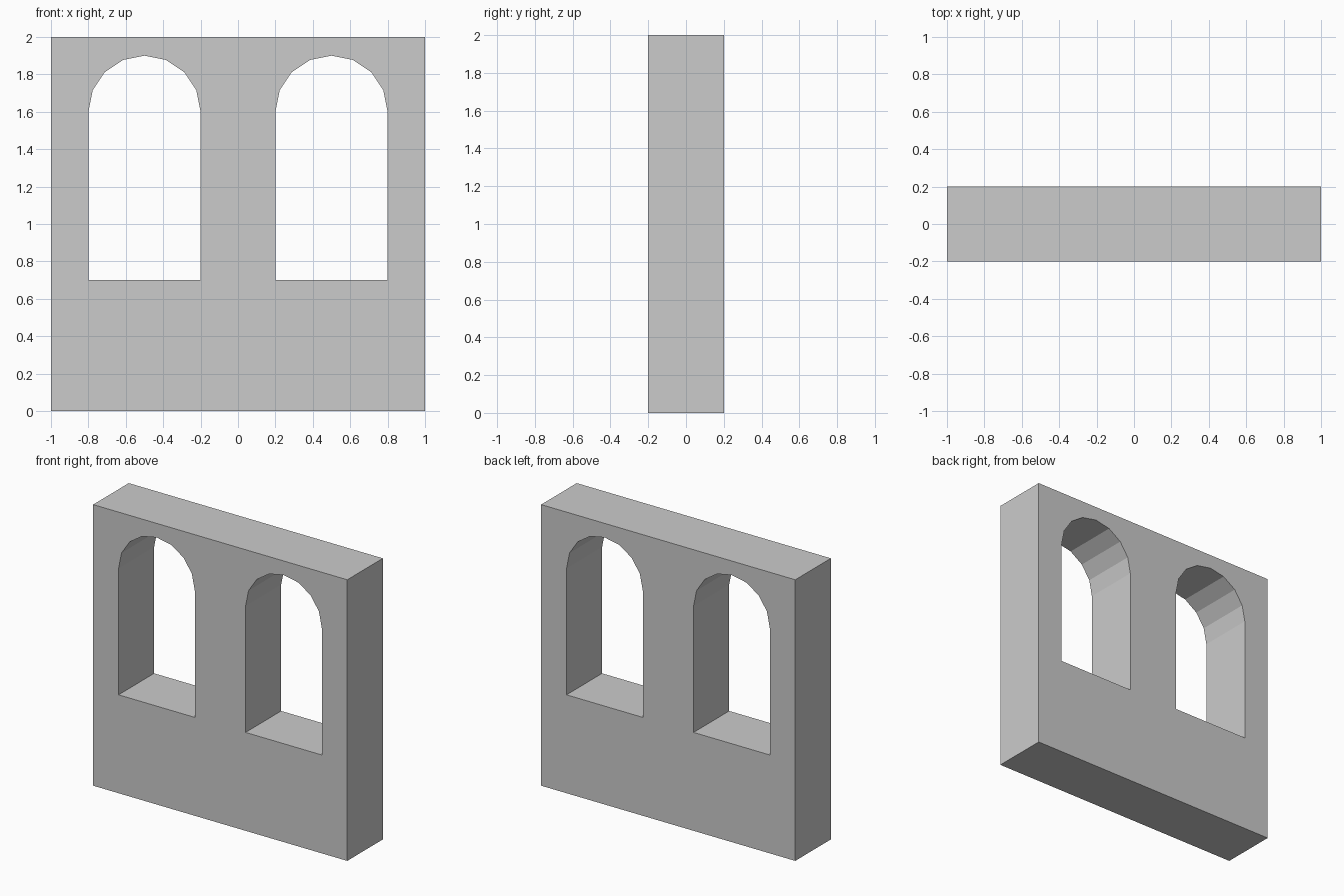
import bpy, bmesh
from math import pi, sin, cos

if "Cube" in bpy.data.objects:
    bpy.data.objects.remove(bpy.data.objects["Cube"])

HALF_DEPTH = 0.2


def arch(cx, half_w=0.3, sill=0.7, spring=1.6, segments=8):
    """Outline of a round-headed window opening in the x-z plane."""
    pts = [(cx - half_w, sill), (cx + half_w, sill)]
    for i in range(segments + 1):
        a = pi * i / segments
        pts.append((cx + half_w * cos(a), spring + half_w * sin(a)))
    return pts


def add_loop(bm, pts):
    verts = [bm.verts.new((x, -HALF_DEPTH, z)) for x, z in pts]
    return [bm.edges.new((v, verts[(i + 1) % len(verts)])) for i, v in enumerate(verts)]


# Front face: wall outline with two arched openings
bm = bmesh.new()
edges = add_loop(bm, [(-1, 0), (1, 0), (1, 2), (-1, 2)])
for cx in (-0.5, 0.5):
    edges += add_loop(bm, arch(cx))
bmesh.ops.triangle_fill(bm, edges=edges, use_beauty=True, normal=(0, -1, 0))

# Thickness: extrude to the back, keeping the front face
ext = bmesh.ops.extrude_face_region(bm, geom=bm.faces[:], use_keep_orig=True)
moved = [g for g in ext["geom"] if isinstance(g, bmesh.types.BMVert)]
bmesh.ops.translate(bm, verts=moved, vec=(0, 2 * HALF_DEPTH, 0))
bmesh.ops.recalc_face_normals(bm, faces=bm.faces[:])
bmesh.ops.dissolve_limit(bm, angle_limit=0.01, verts=bm.verts[:], edges=bm.edges[:])

mesh = bpy.data.meshes.new("window_wall")
bm.to_mesh(mesh)
bm.free()
bpy.context.collection.objects.link(bpy.data.objects.new("window_wall", mesh))
